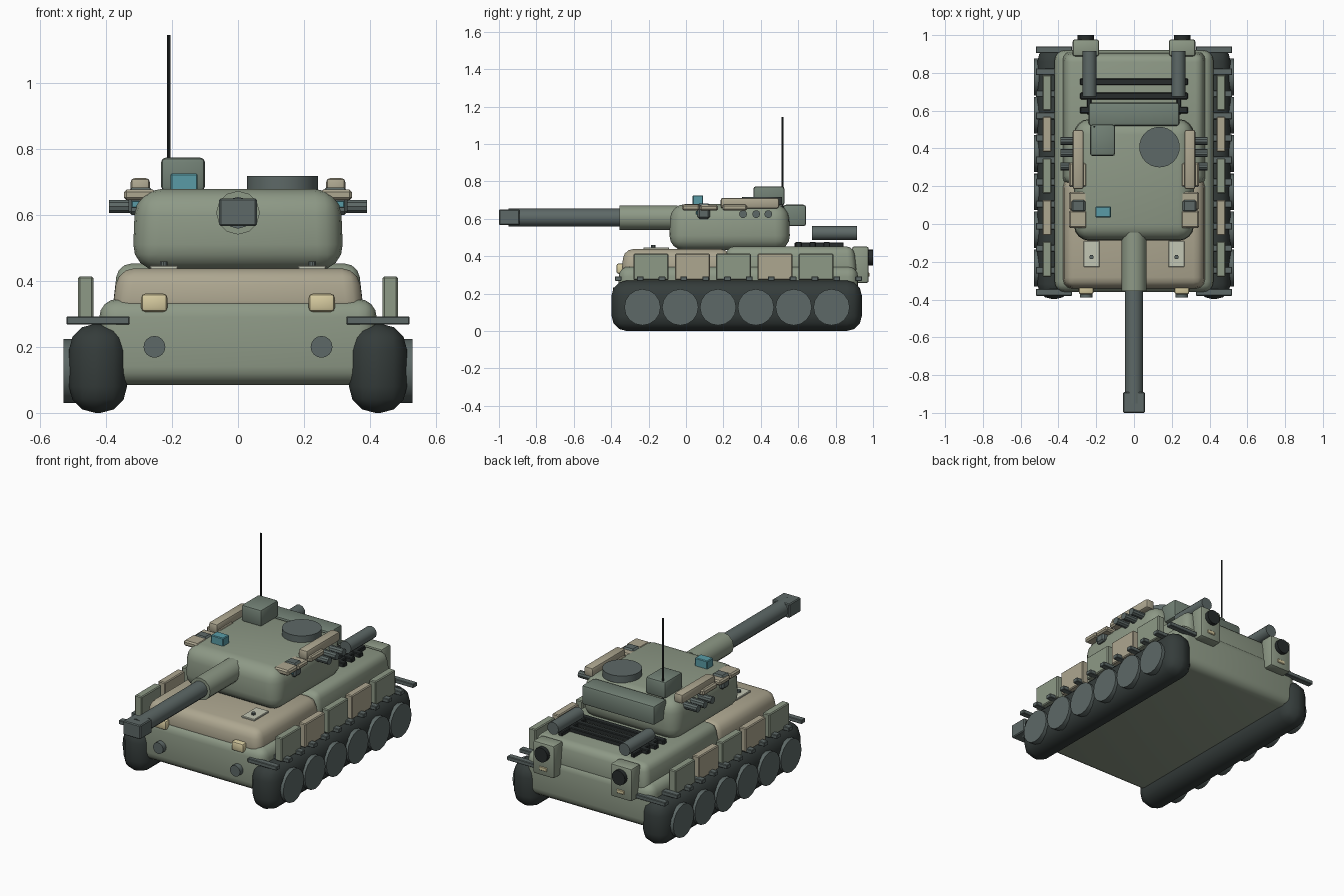
import bpy, bmesh, math
from mathutils import Matrix

if "Cube" in bpy.data.objects:
    bpy.data.objects.remove(bpy.data.objects["Cube"])

COL = {
    'green': (0.27, 0.32, 0.24), 'tan': (0.42, 0.385, 0.28), 'rubber': (0.035, 0.045, 0.043),
    'steel': (0.11, 0.14, 0.135), 'dark_green': (0.17, 0.22, 0.18), 'teal': (0.1, 0.33, 0.38),
    'lamp': (0.68, 0.6, 0.35), 'pale': (0.55, 0.57, 0.46), 'black': (0.02, 0.025, 0.025),
}
MATS = {}
for name, c in COL.items():
    MATS[name] = bpy.data.materials.new(name)
    MATS[name].diffuse_color = (*c, 1)


def finish(bm, name, mat):
    me = bpy.data.meshes.new(name)
    bmesh.ops.recalc_face_normals(bm, faces=bm.faces)
    bm.to_mesh(me)
    bm.free()
    me.materials.append(MATS[mat])
    ob = bpy.data.objects.new(name, me)
    bpy.context.collection.objects.link(ob)
    bpy.ops.object.select_all(action='DESELECT')
    ob.select_set(True)
    bpy.context.view_layer.objects.active = ob
    bpy.ops.object.shade_smooth_by_angle(angle=math.radians(32))
    return ob


def box(name, x, y, z, mat, bevel=0.006, seg=1, taper=(1, 1)):
    """Bevelled box from (min, max) ranges; taper scales the top face."""
    bm = bmesh.new()
    bmesh.ops.create_cube(bm, size=1)
    cx, cy, cz = [(r[0] + r[1]) / 2 for r in (x, y, z)]
    for v in bm.verts:
        tx, ty = taper if v.co.z > 0 else (1, 1)
        v.co = (cx + v.co.x * abs(x[1] - x[0]) * tx, cy + v.co.y * (y[1] - y[0]) * ty,
                cz + v.co.z * (z[1] - z[0]))
    if bevel:
        bmesh.ops.bevel(bm, geom=bm.edges[:], offset=bevel, segments=seg, profile=0.5, affect='EDGES')
    return finish(bm, name, mat)


def cyl(name, c, r, length, axis, mat, sides=16):
    """Cylinder centred at c along axis X, Y or Z."""
    bm = bmesh.new()
    rot = {'X': Matrix.Rotation(math.pi / 2, 4, 'Y'), 'Y': Matrix.Rotation(math.pi / 2, 4, 'X'),
           'Z': Matrix.Identity(4)}[axis]
    bmesh.ops.create_cone(bm, cap_ends=True, segments=sides, radius1=r, radius2=r, depth=length,
                          matrix=Matrix.Translation(c) @ rot)
    return finish(bm, name, mat)


# hull, front armour and rear deck
box('hull', (-.42, .42), (-.36, .92), (.085, .345), 'green', .055, 4)
box('front_armour', (-.383, .383), (-.347, .25), (.29, .438), 'tan', .05, 3, (.95, .95))
box('rear_deck', (-.383, .383), (.2, .915), (.29, .452), 'green', .04, 3, (.95, .95))

# deck grille: cross bars and side rails
for i in range(3):
    box('grille_bar', (-.285, .285), (.585 + i * .075, .62 + i * .075), (.445, .476), 'black', .004)

# turret
box('turret', (-.32, .32), (-.09, .557), (.432, .678), 'green', .078, 4, (.97, .98))
box('turret_rear_bin', (-.24, .24), (.52, .642), (.56, .675), 'dark_green', .014, 2)

# gun
cyl('gun_sleeve', (0, -.2, .606), .066, .31, 'Y', 'green', 12)
cyl('gun_barrel', (0, -.5, .606), .048, .9, 'Y', 'steel', 12)
box('muzzle', (-.057, .057), (-1, -.89), (.566, .649), 'steel', .005)

# turret roof fittings
cyl('roof_hatch', (.135, .407, .696), .107, .042, 'Z', 'steel', 32)
box('roof_box', (-.233, -.1), (.36, .527), (.672, .773), 'dark_green', .014, 2)
box('sight_lens', (-.204, -.122), (.035, .092), (.67, .725), 'teal', .004)
cyl('antenna', (-.21, .515, .9), .005, .49, 'Z', 'black', 8)

for s in (-1, 1):
    def sx(a, b):
        return tuple(sorted((s * a, s * b)))

    # tracks, wheels and links
    box('track', sx(.336, .512), (-.398, .94), (0, .27), 'rubber', .08, 3)
    for i in range(6):
        cyl('road_wheel', (s * .49, -.233 + i * .2022, .127), .097, .078, 'X', 'steel', 16)
    for i in range(12):
        y = -.362 + i * .1168
        box('track_link', sx(.328, .52), (y - .018, y + .018), (.268, .292), 'steel', .003)

    # side skirts in alternating colours
    for i in range(5):
        y = -.28 + i * .2205
        box('side_skirt', sx(.438, .484), (y, y + .187), (.272, .413),
            'tan' if i % 2 else 'green', .005)

    # front lights and tow discs
    box('headlight', sx(.214, .293), (-.372, -.31), (.306, .361), 'lamp', .012, 2)
    cyl('tow_disc', (s * .253, -.36, .2), .033, .06, 'Y', 'steel', 16)

    # driver hatches with a knob
    box('driver_hatch', sx(.182, .267), (-.228, -.09), (.43, .447), 'pale', .003)
    cyl('hatch_knob', (s * .225, -.175, .45), .012, .018, 'Z', 'steel', 10)

    # rear boxes, exhaust discs and tail lamps
    box('rear_box', sx(.185, .325), (.888, .977), (.257, .452), 'green', .012, 2)
    cyl('exhaust_disc', (s * .255, .985, .392), .043, .03, 'Y', 'black', 16)
    box('tail_lamp', sx(.23, .28), (.97, .982), (.29, .312), 'lamp', .003)

    # deck tubes and rails
    cyl('deck_tube', (s * .235, .795, .523), .037, .24, 'Y', 'steel', 12)
    box('grille_rail', sx(.225, .25), (.58, .843), (.448, .474), 'black', .004)

    # turret side armour, dischargers and periscopes
    box('upper_side_block', sx(.267, .325), (.185, .498), (.655, .711), 'tan', .012, 2)
    box('side_block', sx(.25, .345), (.195, .325), (.643, .677), 'tan', .008)
    box('side_block', sx(.21, .345), (.075, .17), (.643, .673), 'tan', .008)
    box('side_block', sx(.25, .345), (-.022, .072), (.645, .677), 'tan', .008)
    for y in (.305, .375, .44):
        cyl('smoke_tube', (s * .34, y, .625), .021, .1, 'X', 'steel', 10)
    box('periscope', sx(.257, .332), (.062, .128), (.6, .682), 'steel', .01)
    box('periscope_lens', sx(.285, .322), (.054, .07), (.622, .642), 'teal', .002)

for m in bpy.data.materials:
    if m.users and not m.is_grease_pencil:
        m.use_nodes = True
        m.node_tree.nodes["Principled BSDF"].inputs["Base Color"].default_value = m.diffuse_color
